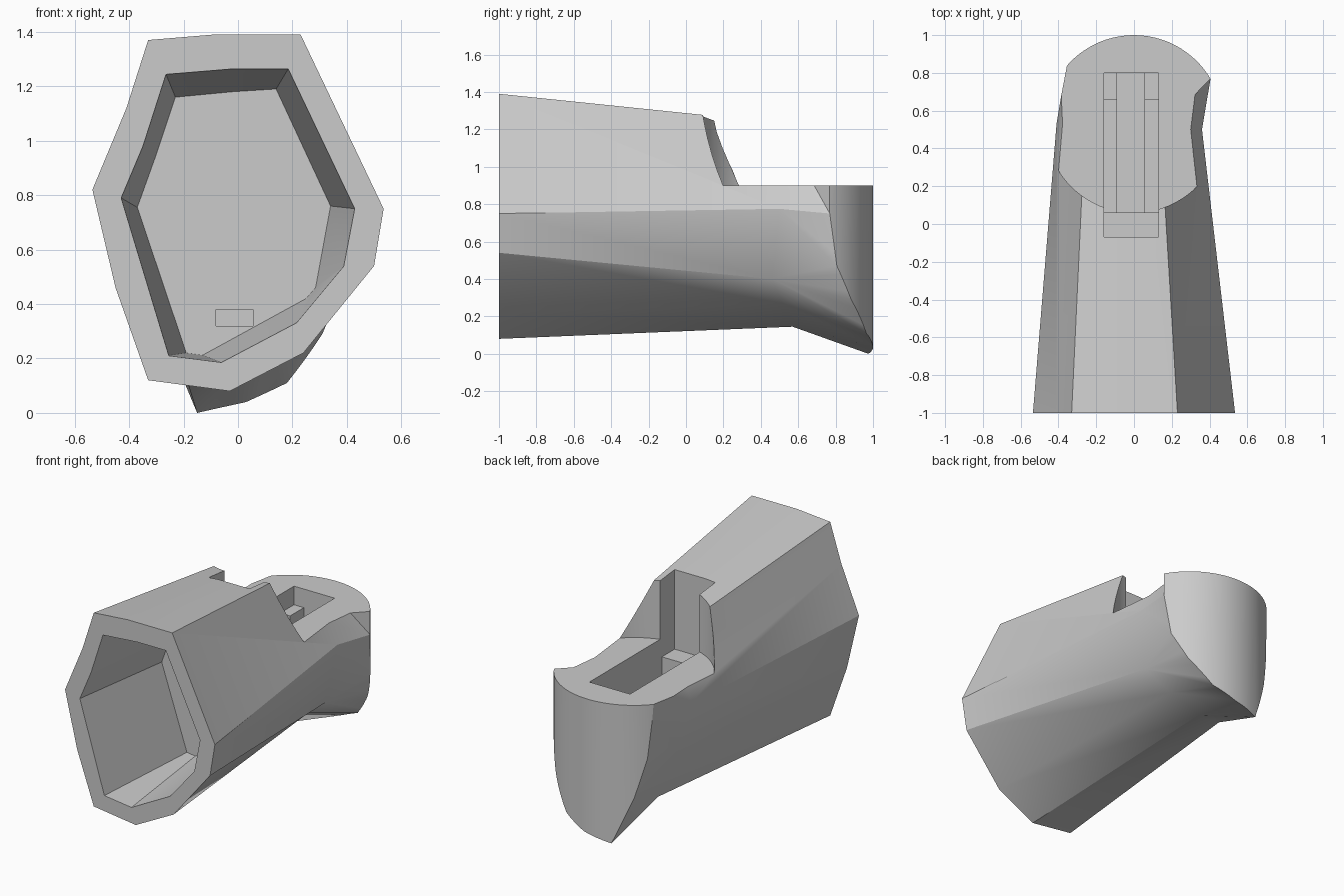
import bpy, bmesh, math
from mathutils import Vector

cube = bpy.data.objects.get("Cube")
if cube:
    bpy.data.objects.remove(cube, do_unlink=True)

grey = bpy.data.materials.new("plain_grey")
grey.use_nodes = True
COLOUR = (0.6, 0.6, 0.6, 1)
grey.diffuse_color = COLOUR
grey.node_tree.nodes["Principled BSDF"].inputs["Base Color"].default_value = COLOUR


def finish(bm, name):
    bmesh.ops.recalc_face_normals(bm, faces=bm.faces)
    mesh = bpy.data.meshes.new(name)
    bm.to_mesh(mesh)
    bm.free()
    mesh.materials.append(grey)
    obj = bpy.data.objects.new(name, mesh)
    bpy.context.collection.objects.link(obj)
    return obj


def loft(name, first, second):
    """Closed solid between two rings of equal length."""
    bm = bmesh.new()
    a = [bm.verts.new(p) for p in first]
    b = [bm.verts.new(p) for p in second]
    n = len(a)
    for i in range(n):
        j = (i + 1) % n
        bm.faces.new((a[i], a[j], b[j], b[i]))
    bm.faces.new(a)
    bm.faces.new(b)
    return finish(bm, name)


def box(name, x0, x1, y0, y1, z0, z1):
    ring = [(x0, y0), (x1, y0), (x1, y1), (x0, y1)]
    return loft(name, [(x, y, z0) for x, y in ring], [(x, y, z1) for x, y in ring])


def cut(target, cutter):
    cutter.hide_render = True
    mod = target.modifiers.new("cut", "BOOLEAN")
    mod.operation = "DIFFERENCE"
    mod.solver = "EXACT"
    mod.object = cutter
    bpy.context.view_layer.objects.active = target
    bpy.ops.object.modifier_apply(modifier=mod.name)
    bpy.data.objects.remove(cutter, do_unlink=True)


# Round rear end: a vertical cylinder wall
RADIUS, CENTRE_Y, TOP = 0.47, 0.53, 1.3


def on_wall(x, z):
    return Vector((x, CENTRE_Y + math.sqrt(RADIUS ** 2 - x * x), z))


# Tapered body: front ring, waist ring
front = [(-.33, 1.37), (-.09, 1.39), (.23, 1.39), (.535, .75), (.5, .54), (.24, .22),
         (-.03, .08), (-.33, .12), (-.45, .46), (-.535, .82), (-.41, 1.12)]
waist = [(-.26, .5, 1.21), (-.09, .5, 1.235), (.14, .5, 1.235), (.36, .5, .775),
         (.3, .46, .4), (.14, .515, .27), (-.03, .57, .145), (-.2, .57, .16),
         (-.33, .54, .5), (-.41, .53, .8), (-.34, .53, 1.02)]
# Lower rim of the rear wall: x, z, waist point it joins
rim = [(.405, .75, 3), (.38, .47, 4), (.31, .29, 4), (.18, .11, 5), (.03, .04, 6),
       (-.15, 0, 7), (-.27, .3, 8), (-.33, .55, 8), (-.35, .8, 9), (-.36, 1, 10)]

bm = bmesh.new()
A = [bm.verts.new((x, -1, z)) for x, z in front]
B = [bm.verts.new(p) for p in waist]
bm.faces.new(A)
count = len(A)
for i in range(count):
    j = (i + 1) % count
    bm.faces.new((A[i], A[j], B[j], B[i]))

# Densify the rim so the wall reads as round
groups = {i: [] for i in range(count)}
low, high = [], []
STEPS = 4
for k, (x, z, g) in enumerate(rim):
    nx, nz = rim[k + 1][:2] if k + 1 < len(rim) else (x, z)
    for s in range(STEPS if k + 1 < len(rim) else 1):
        t = s / STEPS
        angle = math.asin(x / RADIUS) * (1 - t) + math.asin(nx / RADIUS) * t
        px, pz = RADIUS * math.sin(angle), z * (1 - t) + nz * t
        low.append(bm.verts.new(on_wall(px, pz)))
        high.append(bm.verts.new(on_wall(px, TOP)))
        groups[g].append(low[-1])
groups[0], groups[2] = [high[-1]], [high[0]]
groups[1] = [bm.verts.new((0, .8, TOP))]

# Transition from waist to rim, then wall and top
for i in range(count):
    j = (i + 1) % count
    for p, q in zip(groups[i], groups[i][1:]):
        bm.faces.new((B[i], p, q))
    p, q = groups[i][-1], groups[j][0]
    bm.faces.new((B[i], p, q))
    bm.faces.new((B[i], q, B[j]))
for k in range(len(low) - 1):
    bm.faces.new((low[k], low[k + 1], high[k + 1], high[k]))
bm.faces.new(high + groups[1])
body = finish(bm, "tapered_body")

# Rounded step that lowers the rear deck
arc = [(RADIUS * math.cos(math.pi * (1 + i / 32)), CENTRE_Y + RADIUS * math.sin(math.pi * (1 + i / 32)))
       for i in range(33)]
arc += [(RADIUS, 1.5), (-RADIUS, 1.5)]
cut(body, loft("deck_cutter", [(x, y, .9) for x, y in arc], [(x, y, 2) for x, y in arc]))

# Hollow front socket
mouth = [(-.265, 1.245), (-.02, 1.265), (.185, 1.265), (.43, .75), (.39, .54), (.215, .33),
         (-.06, .185), (-.255, .21), (-.43, .79), (-.35, .98)]
floor = [(-.23, 1.16), (-.02, 1.18), (.14, 1.19), (.34, .76), (.285, .46), (.25, .42),
         (-.13, .212), (-.19, .22), (-.37, .755), (-.3, .95)]
cut(body, loft("socket_cutter", [(x, -1.01, z) for x, z in mouth], [(x, -.25, z) for x, z in floor]))

# Stepped slot in the deck and the small passage to the socket
cut(body, box("slot_cutter", -.16, .13, -.07, .8, .78, 2))
cut(body, box("well_cutter", -.16, .13, .06, .66, .38, .85))
cut(body, box("groove_cutter", -.09, .055, .06, .8, .32, .85))
cut(body, box("passage_cutter", -.08, .055, -.3, .1, .32, .38))

bpy.ops.object.select_all(action="DESELECT")
body.select_set(True)
bpy.context.view_layer.objects.active = body
bpy.ops.object.shade_smooth_by_angle(angle=math.radians(30))
